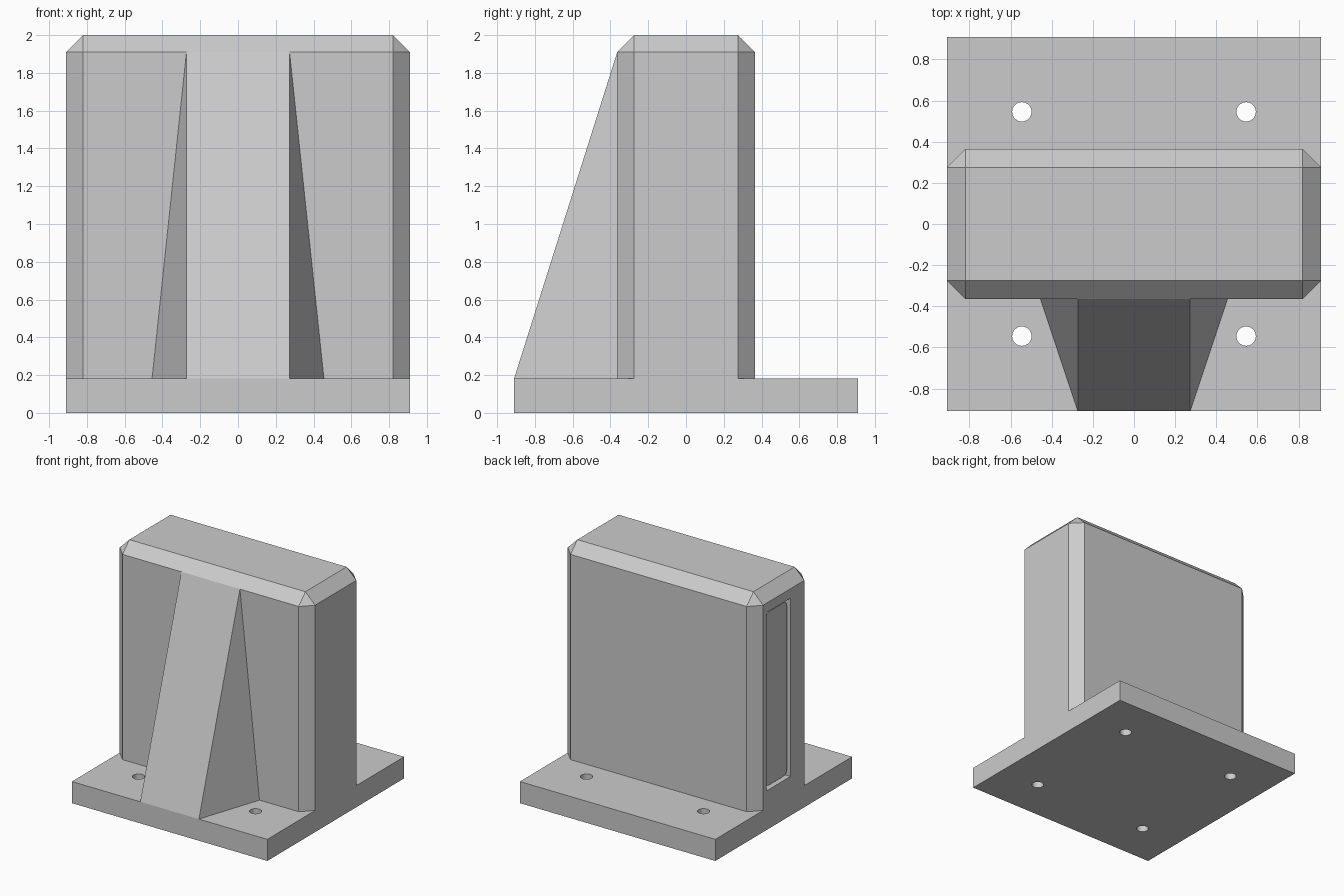
import bpy, bmesh
from math import pi, sin, cos
from mathutils import Matrix, Vector

default = bpy.data.objects.get("Cube")
if default:
    bpy.data.objects.remove(default, do_unlink=True)

# Main dimensions
HALF = 0.91        # half width of base and wall
DEPTH = 0.364      # half thickness of wall
BEVEL = 0.09       # chamfer on wall edges
FLOOR = 0.182      # top of base plate
TOP = 2.0

grey = bpy.data.materials.new("plain_grey")
grey.use_nodes = True
colour = (0.6, 0.6, 0.6, 1)
grey.diffuse_color = colour
grey.node_tree.nodes["Principled BSDF"].inputs["Base Color"].default_value = colour


def finish(name, bm):
    """Turn a bmesh into a named, coloured object."""
    bmesh.ops.recalc_face_normals(bm, faces=bm.faces[:])
    mesh = bpy.data.meshes.new(name)
    bm.to_mesh(mesh)
    bm.free()
    mesh.materials.append(grey)
    obj = bpy.data.objects.new(name, mesh)
    bpy.context.collection.objects.link(obj)
    return obj


def box(name, low, high):
    low, high = Vector(low), Vector(high)
    bm = bmesh.new()
    bmesh.ops.create_cube(bm, size=1)
    bmesh.ops.scale(bm, vec=high - low, verts=bm.verts)
    bmesh.ops.translate(bm, vec=(low + high) / 2, verts=bm.verts)
    return finish(name, bm)


def hull(name, points):
    """Convex solid with its flat faces merged."""
    bm = bmesh.new()
    for p in points:
        bm.verts.new(p)
    bmesh.ops.convex_hull(bm, input=bm.verts[:])
    bmesh.ops.dissolve_limit(bm, angle_limit=0.01, verts=bm.verts[:], edges=bm.edges[:])
    return finish(name, bm)


def cut(target, cutter):
    """Subtract the cutter, bake the result and delete the cutter."""
    cutter.hide_render = True
    mod = target.modifiers.new("cut", 'BOOLEAN')
    mod.operation = 'DIFFERENCE'
    mod.solver = 'EXACT'
    mod.object = cutter
    bpy.context.view_layer.update()
    graph = bpy.context.evaluated_depsgraph_get()
    baked = bpy.data.meshes.new_from_object(target.evaluated_get(graph))
    target.modifiers.clear()
    target.data = baked
    bpy.data.objects.remove(cutter, do_unlink=True)


# Base plate with four through holes
base = box("base_plate", (-HALF, -HALF, 0), (HALF, HALF, FLOOR))
bm = bmesh.new()
for x in (-0.545, 0.545):
    for y in (-0.545, 0.545):
        bmesh.ops.create_cone(bm, cap_ends=True, segments=32, radius1=0.047,
                              radius2=0.047, depth=1, matrix=Matrix.Translation((x, y, 0.1)))
cut(base, finish("hole_cutter", bm))

# Upright wall: chamfered plan, chamfered top
points = []
for sx in (-1, 1):
    for sy in (-1, 1):
        for z in (FLOOR, TOP - BEVEL):
            points.append((sx * HALF, sy * (DEPTH - BEVEL), z))
            points.append((sx * (HALF - BEVEL), sy * DEPTH, z))
        points.append((sx * (HALF - BEVEL), sy * (DEPTH - BEVEL), TOP))
wall = hull("upright_wall", points)

# Recess in the -x end of the wall
Y0, Y1, Z0, Z1 = -0.09, 0.23, 0.33, 1.83
cut(wall, box("recess_cutter", (-HALF - 0.1, Y0, Z0), (-HALF + 0.07, Y1, Z1)))

# Rounded pad sitting inside the recess
gap, radius = 0.02, 0.04
pad = []
for cy, cz, start in ((Y1, Z1, 0), (Y0, Z1, 1), (Y0, Z0, 2), (Y1, Z0, 3)):
    cy += (gap + radius) * (1 if cy == Y0 else -1)
    cz += (gap + radius) * (1 if cz == Z0 else -1)
    for i in range(7):
        a = (start + i / 6) * pi / 2
        for x in (-HALF + 0.02, -HALF + 0.07):
            pad.append((x, cy + radius * cos(a), cz + radius * sin(a)))
hull("recess_pad", pad)

# Sloping front buttress with flared sides
points = []
for s in (-1, 1):
    points += [(s * 0.273, -HALF, FLOOR), (s * 0.455, -DEPTH, FLOOR),
               (s * 0.273, -DEPTH, TOP - BEVEL)]
hull("front_buttress", points)

# Smooth only the round hole walls and pad corners
for obj in bpy.context.collection.objects:
    obj.select_set(obj.name in ("base_plate", "recess_pad"))
bpy.context.view_layer.objects.active = base
bpy.ops.object.shade_smooth_by_angle(angle=pi / 6)
